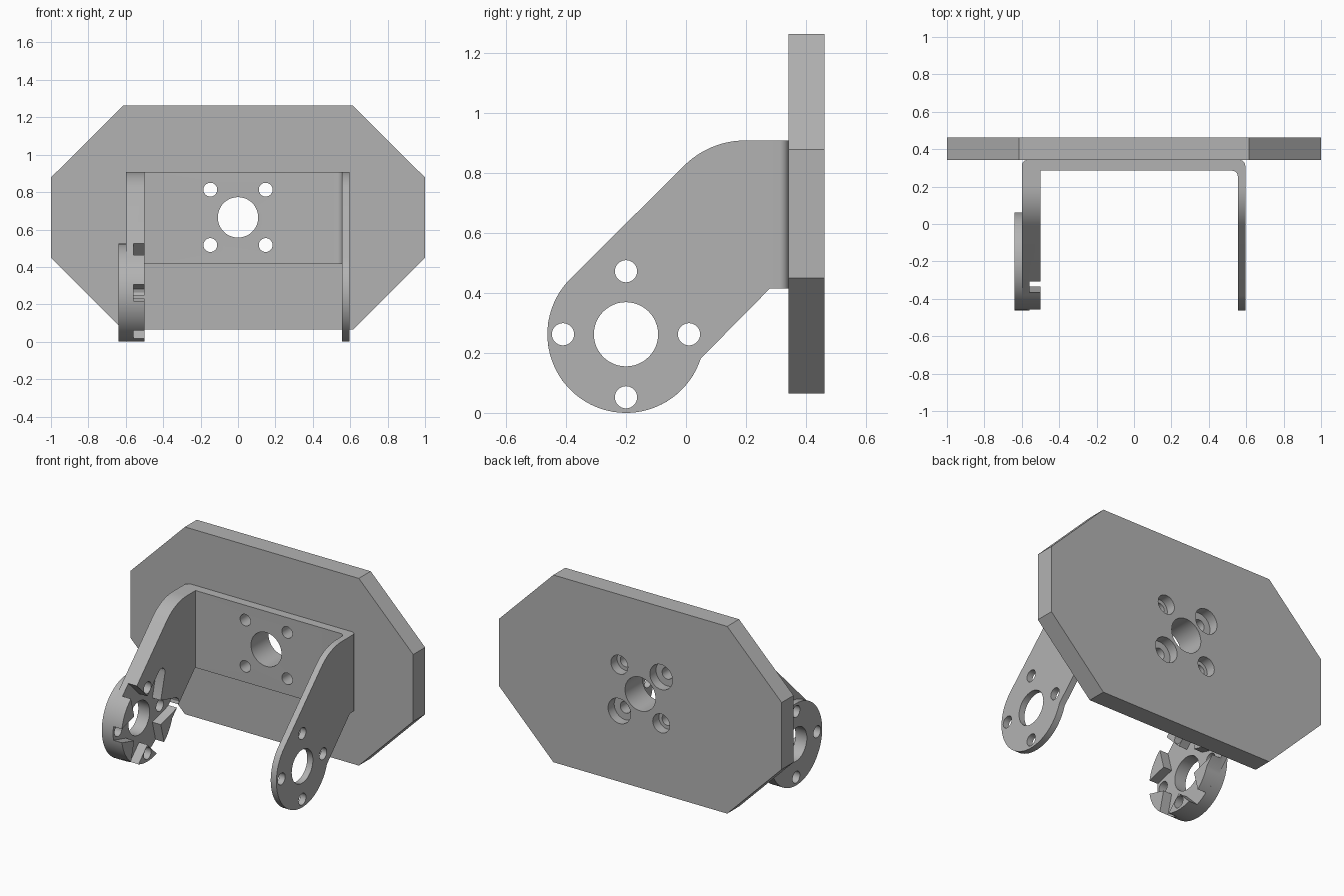
import bpy, bmesh
from math import sin, cos, radians

cube = bpy.data.objects.get("Cube")
if cube:
    bpy.data.objects.remove(cube, do_unlink=True)

grey = bpy.data.materials.new("plain grey")
grey.use_nodes = True
COLOUR = (0.45, 0.45, 0.45, 1)
grey.diffuse_color = COLOUR
grey.node_tree.nodes["Principled BSDF"].inputs["Base Color"].default_value = COLOUR


def arc(cu, cv, r, start, end, n):
    """Points on an arc, angles in degrees."""
    steps = [radians(start + (end - start) * i / n) for i in range(n + 1)]
    return [(cu + r * cos(a), cv + r * sin(a)) for a in steps]


def circle(cu, cv, r, n=48):
    return arc(cu, cv, r, 0, 360, n)[:-1]


def prism(name, profile, axis, lo, hi):
    """Extrude a closed 2D profile along one axis."""
    place = {"x": lambda u, v, w: (w, u, v),
             "y": lambda u, v, w: (u, w, v),
             "z": lambda u, v, w: (u, v, w)}[axis]
    bm = bmesh.new()
    face = bm.faces.new([bm.verts.new(place(u, v, lo)) for u, v in profile])
    top = bmesh.ops.extrude_face_region(bm, geom=[face])["geom"]
    shift = place(0, 0, hi - lo)
    bmesh.ops.translate(bm, vec=shift, verts=[g for g in top if isinstance(g, bmesh.types.BMVert)])
    bmesh.ops.recalc_face_normals(bm, faces=bm.faces)
    mesh = bpy.data.meshes.new(name)
    bm.to_mesh(mesh)
    bm.free()
    mesh.materials.append(grey)
    ob = bpy.data.objects.new(name, mesh)
    bpy.context.collection.objects.link(ob)
    return ob


def activate(ob):
    bpy.ops.object.select_all(action="DESELECT")
    ob.select_set(True)
    bpy.context.view_layer.objects.active = ob


def cut(ob, profile, axis, lo, hi):
    """Cut a prism out of an object."""
    cutter = prism("cutter", profile, axis, lo, hi)
    cutter.hide_render = True
    mod = ob.modifiers.new("cut", "BOOLEAN")
    mod.operation, mod.solver, mod.object = "DIFFERENCE", "EXACT", cutter
    activate(ob)
    bpy.ops.object.modifier_apply(modifier=mod.name)
    bpy.data.objects.remove(cutter, do_unlink=True)


# Octagonal back plate
side = [(1, 0.45), (1, 0.878), (0.615, 1.262), (-0.615, 1.262)]
plate = prism("back_plate", side + [(-1, 0.878), (-1, 0.45), (-0.615, 0.065), (0.615, 0.065)],
              "y", 0.342, 0.462)

# Bracket web with rounded bends, seen in plan
plan = [(-0.5, 0.285), (-0.6, 0.285)]
plan += arc(-0.57, 0.312, 0.03, 180, 90, 6) + arc(0.565, 0.312, 0.03, 90, 0, 6)
plan += [(0.595, 0.255), (0.555, 0.255)] + arc(0.525, 0.255, 0.03, 0, 90, 6)
web = prism("bracket_web", plan, "z", 0.415, 0.908)

# Mounting holes, with counterbores at the rear of the plate
MID_Z = 0.665
for ob in (plate, web):
    cut(ob, circle(0, MID_Z, 0.108), "y", 0.2, 0.6)
    for sx in (-1, 1):
        for sz in (-1, 1):
            u, v = sx * 0.148, MID_Z + sz * 0.148
            cut(ob, circle(u, v, 0.037, 32), "y", 0.2, 0.6)
            if ob is plate:
                cut(ob, circle(u, v, 0.06 if sx == sz else 0.08, 32), "y", 0.40, 0.6)

# Side arms: round eye, sloped neck, filleted top
CY, CZ, R = -0.2, 0.262, 0.262
arm = arc(CY, CZ, R, 135, 342, 48) + [(0.28, 0.415), (0.312, 0.415), (0.312, 0.908)]
arm += arc(0.198, 0.618, 0.29, 90, 135, 12)
left_arm = prism("left_arm", arm, "x", 0.555, 0.595)
right_arm = prism("right_arm", arm, "x", -0.6, -0.5)
boss = prism("right_arm_boss", circle(CY, CZ, R, 80), "x", -0.64, -0.57)

# Six-armed star pocket in the inner face of the right arm
star = []
for k in range(6):
    a = radians(60 * k)
    for r, w in ((0.134, -0.0775), (0.295, -0.034), (0.312, -0.02), (0.318, 0),
                 (0.312, 0.02), (0.295, 0.034)):
        star.append((CY + r * cos(a) - w * sin(a), CZ + r * sin(a) + w * cos(a)))
cut(right_arm, star, "x", -0.56, -0.4)

# Bore and four screw holes in each eye
for ob in (left_arm, right_arm, boss):
    cut(ob, circle(CY, CZ, 0.107), "x", -0.8, 0.8)
    for k in range(4):
        a = radians(90 * k)
        cut(ob, circle(CY + 0.21 * cos(a), CZ + 0.21 * sin(a), 0.037, 32), "x", -0.8, 0.8)

for ob in (plate, web, left_arm, right_arm, boss):
    activate(ob)
    bpy.ops.object.shade_smooth_by_angle(angle=radians(30))
